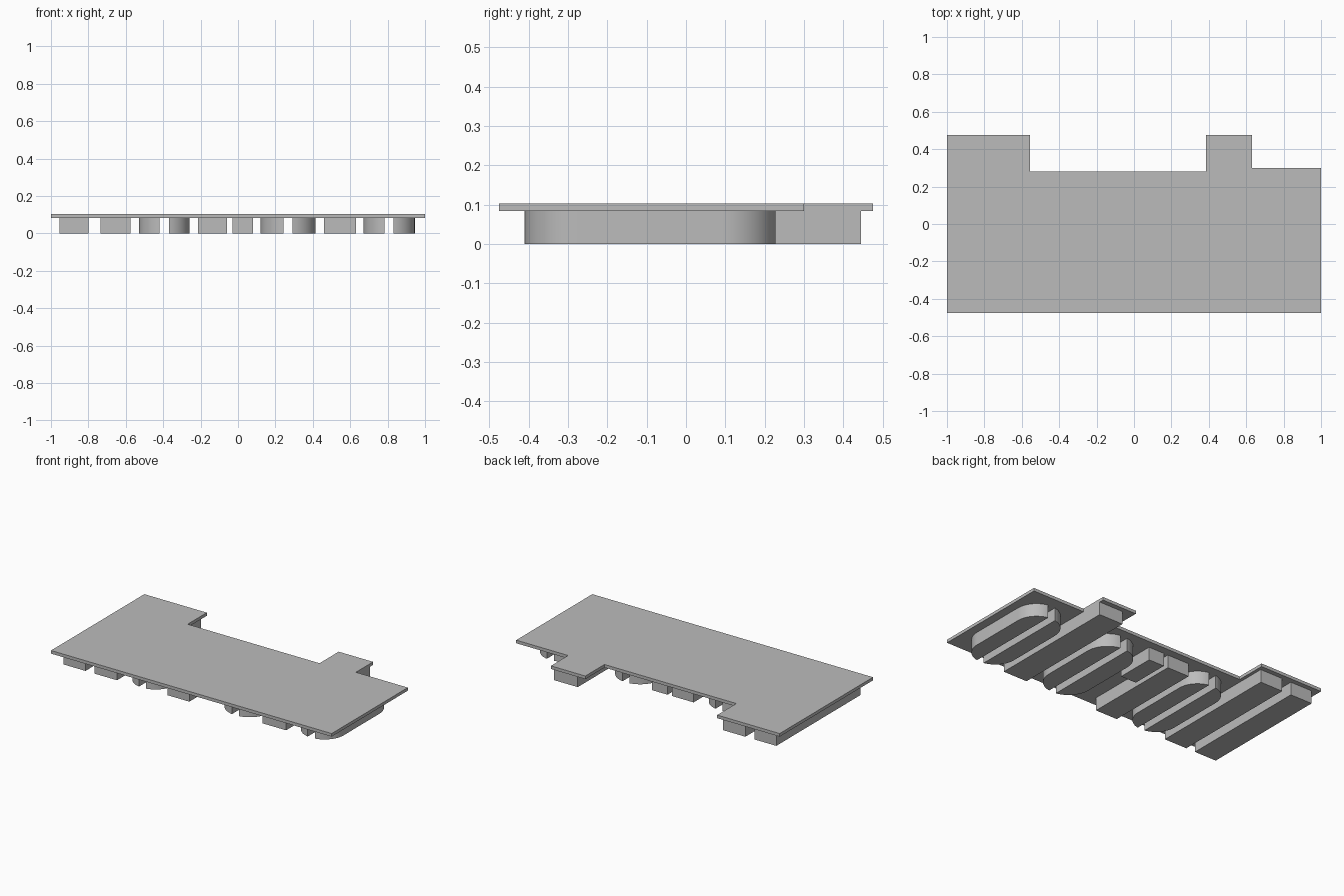
import bpy, bmesh, math

cube = bpy.data.objects.get("Cube")
if cube:
    bpy.data.objects.remove(cube, do_unlink=True)

grey = bpy.data.materials.new("plain grey")
grey.use_nodes = True
colour = (0.5, 0.5, 0.5, 1)
grey.diffuse_color = colour
grey.node_tree.nodes["Principled BSDF"].inputs["Base Color"].default_value = colour

PLATE_BOTTOM, PLATE_TOP = 0.083, 0.103
FRONT, MID, BACK = -0.41, 0.23, 0.445


def extrude_outline(name, outline, z0, z1, smooth=False):
    """Closed prism from a flat counter-clockwise outline."""
    bm = bmesh.new()
    face = bm.faces.new([bm.verts.new((x, y, z0)) for x, y in outline])
    grown = bmesh.ops.extrude_face_region(bm, geom=[face])["geom"]
    top = [v for v in grown if isinstance(v, bmesh.types.BMVert)]
    bmesh.ops.translate(bm, verts=top, vec=(0, 0, z1 - z0))
    bmesh.ops.recalc_face_normals(bm, faces=bm.faces)
    mesh = bpy.data.meshes.new(name)
    bm.to_mesh(mesh)
    bm.free()
    mesh.materials.append(grey)
    obj = bpy.data.objects.new(name, mesh)
    bpy.context.collection.objects.link(obj)
    if smooth:
        bpy.ops.object.select_all(action="DESELECT")
        bpy.context.view_layer.objects.active = obj
        obj.select_set(True)
        bpy.ops.object.shade_smooth_by_angle(angle=math.radians(30))
    return obj


def straight_rib(name, x0, x1, y0, y1):
    extrude_outline(name, [(x0, y0), (x1, y0), (x1, y1), (x0, y1)], 0, PLATE_BOTTOM)


def rounded_pair(name, x0, x1, slot):
    """Capsule footprint split lengthwise by an open slot."""
    centre, radius = (x0 + x1) / 2, (x1 - x0) / 2
    start = math.asin(slot / 2 / radius)
    arc = [start + (math.pi / 2 - start) * i / 12 for i in range(13)]
    for label, side in (("right", -1), ("left", 1)):
        front = [(centre + side * radius * math.sin(a),
                  FRONT + radius - radius * math.cos(a)) for a in arc]
        back = [(x, FRONT + MID - y) for x, y in reversed(front)]
        extrude_outline(name + "_" + label, front + back, 0, PLATE_BOTTOM, True)


# Backing plate with two raised tabs along the back
extrude_outline("backing_plate", [
    (-1, -0.475), (1, -0.475), (1, 0.3), (0.63, 0.3), (0.63, 0.475),
    (0.385, 0.475), (0.385, 0.28), (-0.555, 0.28), (-0.555, 0.475), (-1, 0.475),
], PLATE_BOTTOM, PLATE_TOP)

# Long ribs reaching under the tabs
for name, x0, x1 in (("outer_long_rib", -0.955, -0.8),
                     ("inner_long_rib", -0.735, -0.575),
                     ("tab_long_rib", 0.46, 0.63)):
    straight_rib(name, x0, x1, FRONT, BACK)

# Medium and short central ribs
straight_rib("central_rib", -0.215, -0.06, FRONT, MID)
straight_rib("short_rib", -0.03, 0.08, -0.02, MID)

# Rounded ribs in split pairs
for name, x0, x1 in (("right_rounded_rib", -0.53, -0.26),
                     ("middle_rounded_rib", 0.12, 0.415),
                     ("left_rounded_rib", 0.67, 0.945)):
    rounded_pair(name, x0, x1, 0.05)
